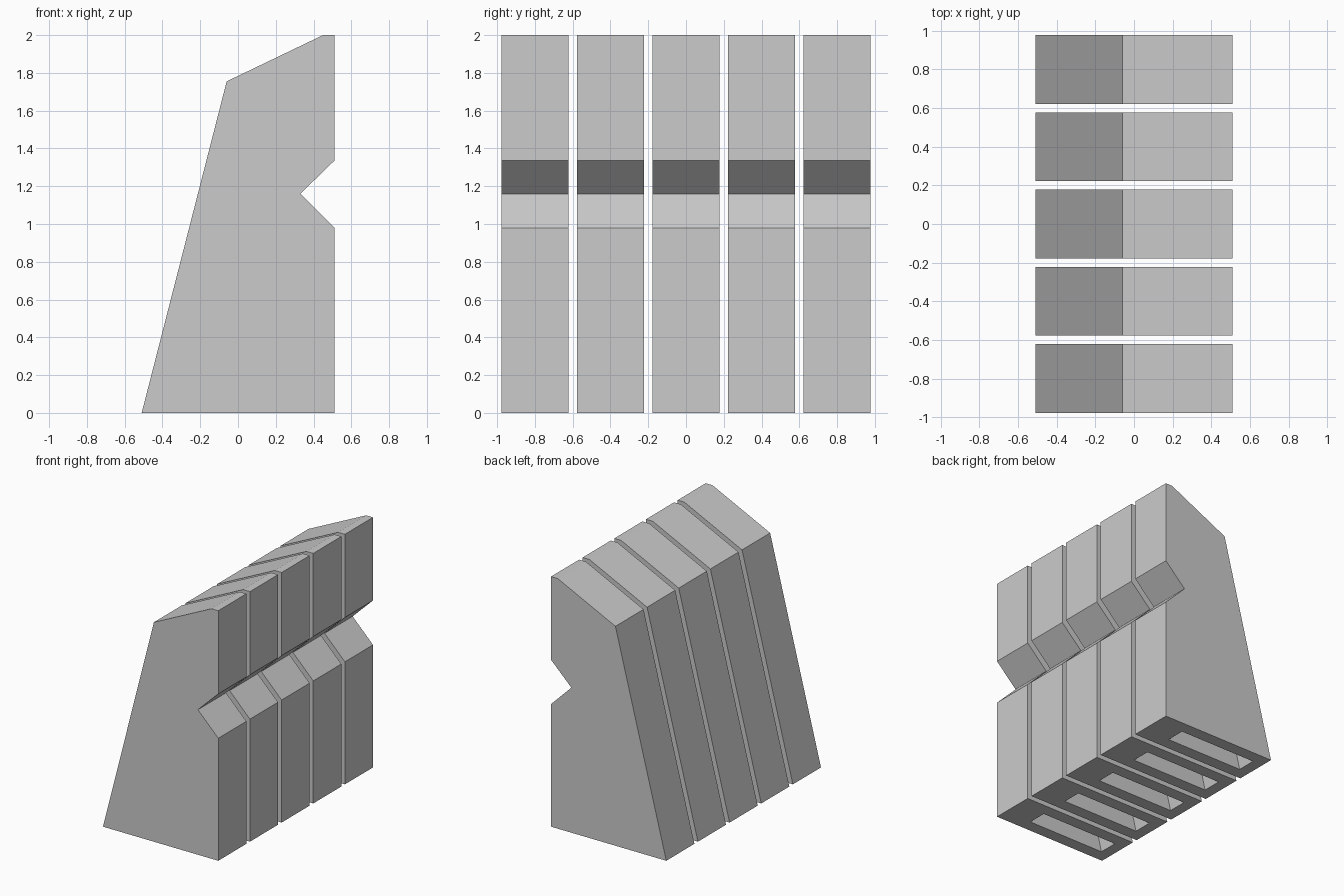
import bpy, bmesh

if "Cube" in bpy.data.objects:
    bpy.data.objects.remove(bpy.data.objects["Cube"])

grey = bpy.data.materials.new("light_grey")
grey.diffuse_color = (0.6, 0.6, 0.6, 1)
grey.use_nodes = True
grey.node_tree.nodes["Principled BSDF"].inputs["Base Color"].default_value = grey.diffuse_color

# Side profiles (x, z); first and last points lie on the open base edge
OUTER = [(0.51, 0), (0.51, 0.98), (0.33, 1.16), (0.51, 1.335),
         (0.51, 2.0), (0.45, 2.0), (-0.06, 1.755), (-0.51, 0)]
INNER = [(0.27, 0), (0.27, 1.80), (0.005, 1.67), (-0.42, 0)]


def open_prism(bm, profile, half):
    """Extrude a profile along y, leaving the base open; return the base corners."""
    front = [bm.verts.new((x, -half, z)) for x, z in profile]
    back = [bm.verts.new((x, half, z)) for x, z in profile]
    faces = [bm.faces.new(front), bm.faces.new(back[::-1])]
    for i in range(len(profile) - 1):
        faces.append(bm.faces.new((front[i + 1], front[i], back[i], back[i + 1])))
    return [front[0], back[0], back[-1], front[-1]], faces


# Hollow slab: outer shell, inner pocket, and the rim underneath
bm = bmesh.new()
outer_base, _ = open_prism(bm, OUTER, 0.1775)
inner_base, pocket = open_prism(bm, INNER, 0.0775)
for i in range(4):
    j = (i + 1) % 4
    bm.faces.new((outer_base[i], outer_base[j], inner_base[j], inner_base[i]))
bmesh.ops.recalc_face_normals(bm, faces=bm.faces[:])
mesh = bpy.data.meshes.new("slab")
bm.to_mesh(mesh)
bm.free()
mesh.materials.append(grey)

# Row of five separate slabs
for i in range(5):
    slab = bpy.data.objects.new(f"slab_{i + 1}", mesh)
    slab.location.y = (i - 2) * 0.4
    bpy.context.collection.objects.link(slab)
